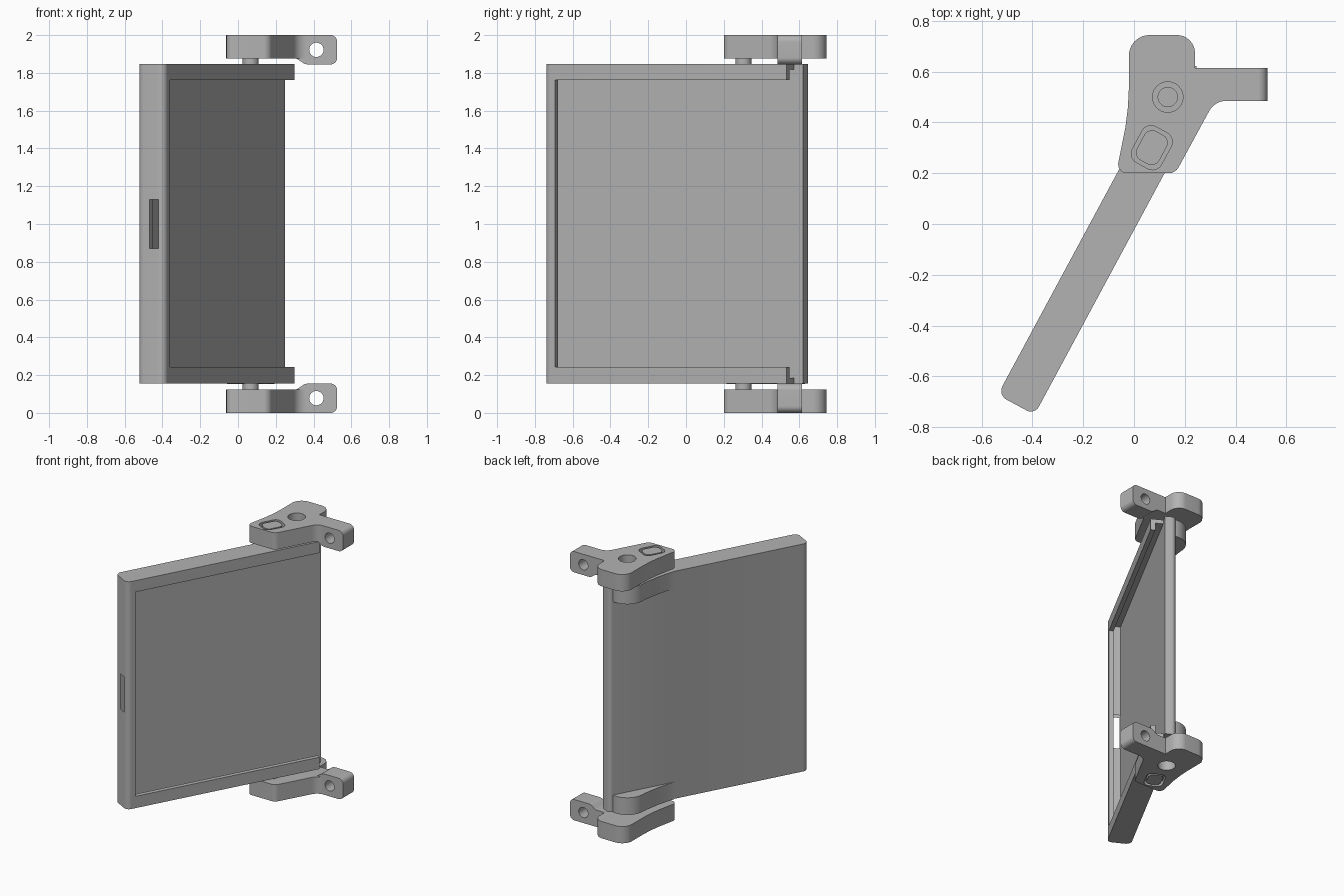
import bpy, bmesh, math
from mathutils import Vector

old = bpy.data.objects.get("Cube")
if old:
    bpy.data.objects.remove(old, do_unlink=True)

grey = bpy.data.materials.new("plain grey")
grey.use_nodes = True
GREY = (0.45, 0.45, 0.45, 1)
grey.diffuse_color = GREY
grey.node_tree.nodes["Principled BSDF"].inputs["Base Color"].default_value = GREY

# Panel frame: t runs along the panel, o runs through its thickness
ANGLE = math.radians(61.7)
ALONG = Vector((math.cos(ANGLE), math.sin(ANGLE)))
ACROSS = Vector((math.sin(ANGLE), -math.cos(ANGLE)))
ORIGIN = Vector((-0.537, -0.673))


def place(points):
    return [ORIGIN + ALONG * t + ACROSS * o for t, o in points]


def rounded(corners, steps=8):
    """Polygon from (x, y, radius) corners, each filleted by its radius."""
    out = []
    for i, (x, y, r) in enumerate(corners):
        p = Vector((x, y))
        if r == 0:
            out.append(p)
            continue
        a = (Vector(corners[i - 1][:2]) - p).normalized()
        b = (Vector(corners[(i + 1) % len(corners)][:2]) - p).normalized()
        half = a.angle(b) / 2
        mid = p + (a + b).normalized() * (r / math.sin(half))
        reach = r / math.tan(half)
        start, end = p + a * reach - mid, p + b * reach - mid
        for k in range(steps + 1):
            f = k / steps
            out.append(mid + (start * (1 - f) + end * f).normalized() * r)
    return out


def box(t0, t1, o0, o1):
    return place([(t0, o0), (t1, o0), (t1, o1), (t0, o1)])


def circle(x, y, r, n=32):
    return [Vector((x + r * math.cos(2 * math.pi * i / n),
                    y + r * math.sin(2 * math.pi * i / n))) for i in range(n)]


def prism(name, points, low, high, upright=False, flip=False):
    """Extrude a plan along z, or an x-z profile along y when upright."""
    bm = bmesh.new()
    to3d = (lambda p, d: (p[0], d, p[1])) if upright else (lambda p, d: (p[0], p[1], d))
    rings = [[bm.verts.new(to3d(p, d)) for p in points] for d in (low, high)]
    for ring in rings:
        bm.faces.new(ring)
    n = len(points)
    for i in range(n):
        j = (i + 1) % n
        bm.faces.new((rings[0][i], rings[0][j], rings[1][j], rings[1][i]))
    if flip:
        for v in bm.verts:
            v.co.z = 2 - v.co.z
    bmesh.ops.recalc_face_normals(bm, faces=bm.faces)
    mesh = bpy.data.meshes.new(name)
    bm.to_mesh(mesh)
    bm.free()
    mesh.materials.append(grey)
    obj = bpy.data.objects.new(name, mesh)
    bpy.context.collection.objects.link(obj)
    return obj


def activate(obj):
    bpy.ops.object.select_all(action='DESELECT')
    obj.select_set(True)
    bpy.context.view_layer.objects.active = obj


def combine(obj, other, operation='DIFFERENCE'):
    mod = obj.modifiers.new("combine", 'BOOLEAN')
    mod.operation, mod.object, mod.solver = operation, other, 'EXACT'
    activate(obj)
    bpy.ops.object.modifier_apply(modifier=mod.name)
    bpy.data.objects.remove(other, do_unlink=True)


def smooth(obj):
    activate(obj)
    bpy.ops.object.shade_smooth_by_angle(angle=math.radians(30))


# Panel: a plate with a lipped rim, open towards the hinge
LOW, HIGH = 0.155, 1.848
plan = rounded([(0, 0, 0.04), (1.51, 0, 0.03), (1.51, 0.165, 0), (0, 0.165, 0.035)])
panel = prism("panel", place(plan), LOW, HIGH)
combine(panel, prism("rim_end", box(1.457, 1.6, 0.078, 0.2), 0, 2))
combine(panel, prism("groove", box(0.035, 1.6, 0.078, 0.133), 0.185, 1.818))
combine(panel, prism("window", box(0.067, 1.6, 0.12, 0.2), 0.243, 1.763))
combine(panel, prism("end_slot", box(-0.1, 0.05, 0.078, 0.133), 0.87, 1.13))

# Hinge bosses on the back of the panel, each with a pivot hole
PIVOT = (0.133, 0.5)
arc = [Vector((PIVOT[0] + 0.13 * math.cos(math.radians(a)),
               PIVOT[1] + 0.13 * math.sin(math.radians(a)))) for a in range(65, 186, 8)]
tail = [(-0.005, 0.43), (-0.02, 0.35), (-0.038, 0.28), (-0.057, 0.215)]
boss_plan = arc + [Vector(p) for p in tail] + place([(1.1, 0.05), (1.45, 0.05)])
for flip in (False, True):
    combine(panel, prism("boss", boss_plan, 1.72, HIGH, flip=flip), 'UNION')
    combine(panel, prism("pivot_hole", circle(*PIVOT, 0.038), 1.76, 1.9, flip=flip))
smooth(panel)

# Brackets: curved plate, drop arm with a cross hole, pivot hole and stop pocket
bracket_plan = rounded([
    (-0.07, 0.2, 0.035), (0.163, 0.2, 0.045), (0.318, 0.485, 0.075), (0.45, 0.485, 0),
    (0.45, 0.615, 0), (0.24, 0.615, 0), (0.24, 0.744, 0.07), (-0.02, 0.744, 0.08),
    (-0.02, 0.54, 0), (-0.024, 0.46, 0), (-0.034, 0.38, 0), (-0.048, 0.31, 0)])
arm_profile = rounded([
    (0.27, 1.88, 0), (0.31, 1.877, 0.05), (0.355, 1.845, 0.05), (0.525, 1.845, 0.035),
    (0.525, 2.0, 0.035), (0.27, 2.0, 0)])


def stop_plan(t, o, r):
    return place(rounded([(1.145 - t, 0.073 - o, r), (1.145 + t, 0.073 - o, r),
                          (1.145 + t, 0.073 + o, r), (1.145 - t, 0.073 + o, r)]))


for side, flip in (("upper", False), ("lower", True)):
    bracket = prism(side + "_bracket", bracket_plan, 1.875, 2.0, flip=flip)
    combine(bracket, prism("arm", arm_profile, 0.485, 0.615, True, flip), 'UNION')
    combine(bracket, prism("screw_hole", circle(0.415, 1.922, 0.038), 0.4, 0.7, True, flip))
    combine(bracket, prism("pivot_hole", circle(*PIVOT, 0.06), 1.8, 2.1, flip=flip))
    combine(bracket, prism("pocket", stop_plan(0.08, 0.065, 0.04), 1.97, 2.1, flip=flip))
    smooth(bracket)
    # Stop pin: round shank with a wide head sitting in the pocket
    head = prism(side + "_stop_head", stop_plan(0.065, 0.05, 0.035), 1.96, 1.998, flip=flip)
    smooth(head)
    pin = prism(side + "_stop_pin", circle(0.067, 0.304, 0.042), 1.82, 1.95, flip=flip)
    smooth(pin)
